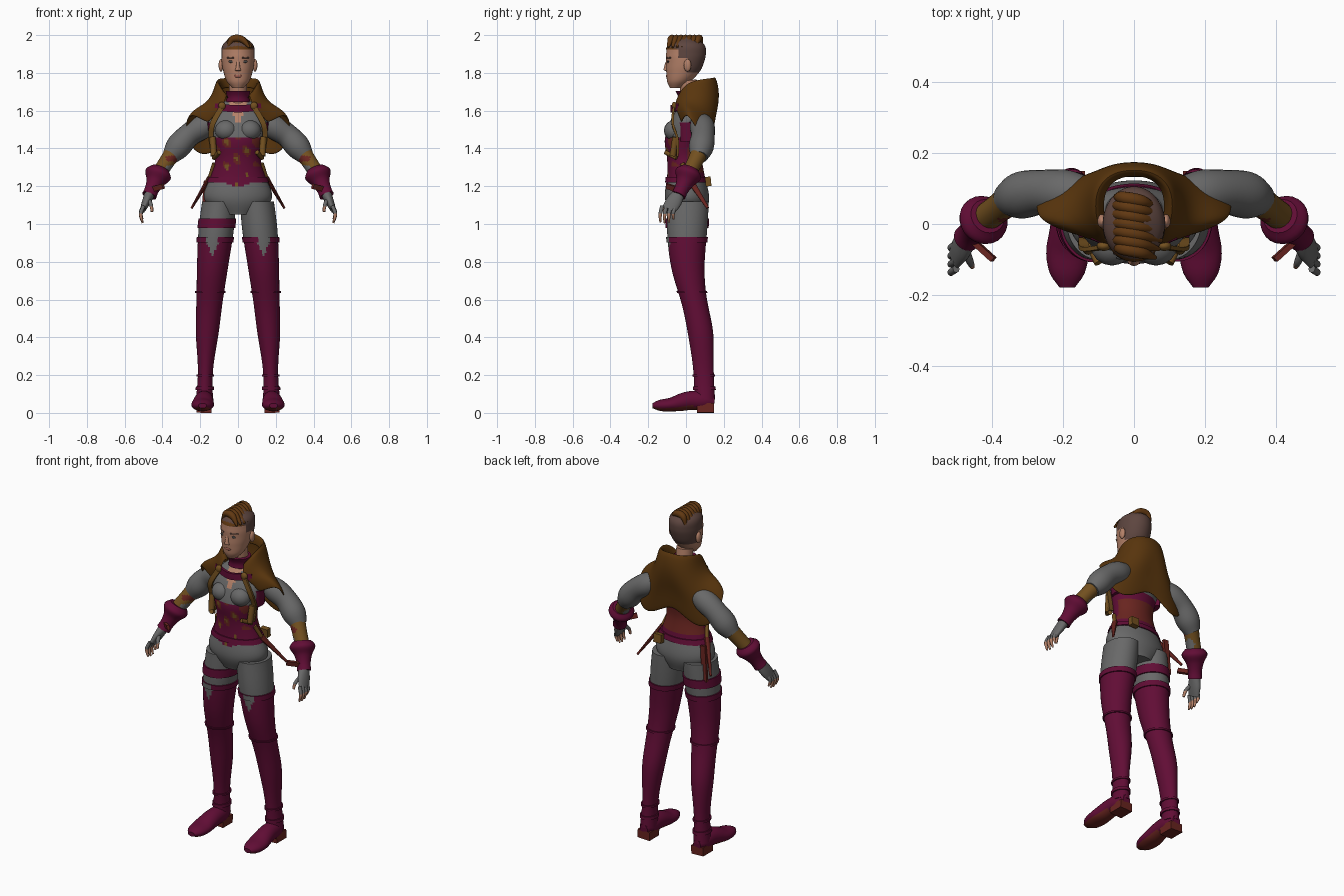
import bpy, math
from mathutils import Vector

if "Cube" in bpy.data.objects:
    bpy.data.objects.remove(bpy.data.objects["Cube"], do_unlink=True)


def colour(name, red, green, blue):
    material = bpy.data.materials.new(name)
    material.use_nodes = True
    material.diffuse_color = (red, green, blue, 1)
    shader = next(node for node in material.node_tree.nodes if node.type == "BSDF_PRINCIPLED")
    shader.inputs["Base Color"].default_value = (red, green, blue, 1)
    return material


skin = colour("skin", .46, .22, .14)
stubble = colour("shaved_hair", .11, .06, .05)
hair_brown = colour("hair_brown", .12, .04, .006)
grey = colour("grey_cloth", .14, .14, .14)
wine = colour("wine_leather", .12, .004, .036)
cape_brown = colour("cape_brown", .1, .036, .004)
tan = colour("tan_leather", .17, .08, .014)
rust = colour("rust_leather", .14, .018, .014)
eye_dark = colour("eye_dark", .06, .06, .06)
lip_red = colour("lip_red", .33, .11, .08)

SIDES = (("left_", 1), ("right_", -1))


def build(name, verts, faces, materials, side=1, rule=None):
    """Make a smooth object, mirrored when side is negative, painted by a rule."""
    mesh = bpy.data.meshes.new(name)
    if side < 0:
        faces = [face[::-1] for face in faces]
    mesh.from_pydata([(x * side, y, z) for x, y, z in verts], [], faces)
    for material in materials if isinstance(materials, tuple) else (materials,):
        mesh.materials.append(material)
    if rule:
        for face in mesh.polygons:
            centre = face.center.copy()
            centre.x *= side
            face.material_index = int(rule(centre, face.normal))
    mesh.shade_smooth()
    mesh.set_sharp_from_angle(angle=math.radians(45))
    obj = bpy.data.objects.new(name, mesh)
    bpy.context.scene.collection.objects.link(obj)
    return obj


def sample(points, count):
    """Evenly spaced vectors on a smooth curve through the points."""
    last, result = len(points) - 1, []
    for step in range(count):
        place = last * step / (count - 1)
        i = min(int(place), last - 1)
        before, start, end, after = (Vector(points[max(0, min(last, i + k))]) for k in (-1, 0, 1, 2))
        hull = [start, start + (end - before) / 6, end - (after - start) / 6, end]
        while len(hull) > 1:
            hull = [a.lerp(b, place - i) for a, b in zip(hull, hull[1:])]
        result.append(hull[0])
    return result


def tube(name, body, materials, side=1, segments=24, rows=20, flat=False, rule=None):
    """Loft ellipses along a path; body is path, widths, depths. Flat keeps them level."""
    path, widths, depths = body
    centres, sizes = sample(path, rows), sample(list(zip(widths, depths)), rows)
    span = (centres[-1] - centres[0]).normalized()
    reference = Vector((0, 0, 1)) if abs(span.y) > .85 else Vector((0, 1, 0))
    grow, turn = (math.sqrt(2), math.pi / 4) if segments == 4 else (1, 0)
    verts = []
    for i, centre in enumerate(centres):
        ahead = (centres[min(i + 1, rows - 1)] - centres[max(i - 1, 0)]).normalized()
        across = ahead.cross(reference).normalized()
        up = ahead.cross(across)
        if flat:
            across, up = Vector((1, 0, 0)), Vector((0, math.copysign(1, span.z), 0))
        for k in range(segments):
            angle = math.tau * k / segments + turn
            verts.append(centre + (across * math.cos(angle) * sizes[i].x + up * math.sin(angle) * sizes[i].y) * grow)
    faces = [(i + k, i + (k + 1) % segments, i + segments + (k + 1) % segments, i + segments + k)
             for i in range(0, len(verts) - segments, segments) for k in range(segments)]
    faces += [tuple(range(segments))[::-1], tuple(range(len(verts) - segments, len(verts)))]
    return build(name, verts, faces, materials, side, rule)


def rod(name, start, end, material, side=1, radius=.012, depth=None, segments=12):
    tube(name, ((start, end), [radius], [depth or radius]), material, side, segments, rows=2)


def band(name, body, low, high, materials, side=1, rule=None):
    """A raised ring around a level body between two heights."""
    path, widths, depths = body
    rows = [row for row in zip(sample(path, 200), sample(list(zip(widths, depths)), 200)) if low < row[0].z < high]
    ends = (rows[0], rows[-1])
    ring = ([p for p, size in ends], [size.x + .007 for p, size in ends], [size.y + .007 for p, size in ends])
    tube(name, ring, materials, side, 48, 3, True, rule)


def ball(name, place, size, material, side=1):
    bpy.ops.mesh.primitive_uv_sphere_add(segments=16, ring_count=10, location=(place[0] * side, *place[1:]))
    obj = bpy.context.object
    obj.name, obj.scale = name, size
    obj.data.materials.append(material)
    obj.data.shade_smooth()


# Head with shaved back and sides


def paint_head(c, normal):
    return (c.y > .01 and c.z > 1.8) or c.z > 1.925 or (c.z > 1.88 and c.y > -.045)


tube("head", ([(0, -.055, 1.72), (0, -.015, 1.81), (0, 0, 1.9), (0, 0, 1.99)],
              [.03, .062, .078, .086, .088, .08, .03], [.03, .065, .09, .1, .105, .095, .03]),
     (skin, stubble), segments=48, rows=40, flat=True, rule=paint_head)
rod("neck", (0, .03, 1.6), (0, .01, 1.76), skin, radius=.047, segments=24)
tube("nose", ([(0, -.098, 1.87), (0, -.107, 1.82), (0, -.1, 1.81)], [.008, .01, .017, .01], [.005, .01, .011, .005]),
     skin, segments=12, flat=True)
ball("lips", (0, -.1, 1.783), (.022, .006, .008), lip_red)
for word, side in SIDES:
    ball(word + "eye", (.036, -.095, 1.86), (.015, .005, .007), eye_dark, side)
    rod(word + "brow", (.02, -.103, 1.88), (.058, -.08, 1.88), stubble, side, .004)
    ball(word + "ear", (.09, .008, 1.84), (.013, .02, .033), skin, side)

# Swept hair on top
tube("hair_base", ([(0, -.007, 1.925), (0, 0, 1.99)], [.085, .077, .055, .02], [.1, .093, .07, .03]),
     hair_brown, flat=True)
for i in range(7):
    y = i * .024 - .08
    reach = .05 + .02 * math.sin(i * math.pi / 6)
    tube("hair_lock_%d" % (i + 1), ([(-reach, y + .012, 1.935), (-.03, y + .01, 1.978), (.02, y, 1.978),
                                     (reach + .01, y - .015, 1.935)], [.008, .018, .018, .006], [.01, .018, .018, .006]),
         hair_brown, segments=10)

# Torso with open neckline, and a corset with a pointed front and worn patches
torso = ([(0, .01, 1.05), (0, 0, 1.25), (0, -.01, 1.45), (0, .04, 1.65)],
         [.1, .18, .145, .12, .135, .155, .08], [.09, .117, .1, .092, .102, .09, .055])


def paint_torso(c, normal):
    if c.y < .02 and c.z > 1.52 and abs(c.x) < (c.z - 1.52) * .4:
        return 4
    point = max(0, .05 - abs(c.x) * .4) if c.y < 0 else 0
    if not 1.24 - point < c.z < 1.46:
        return 0
    if c.y > .01:
        return 2 if 1.27 < c.z < 1.41 else 1
    patch = math.sin(60 * c.x + 2) * math.sin(48 * c.z + 20 * c.x)
    if patch > .8 and abs(c.x) < .07:
        return 3
    return 2 if patch > .3 and c.z > 1.3 else 1


tube("torso", torso, (grey, wine, rust, tan, skin), segments=64, rows=60, flat=True, rule=paint_torso)
band("hip_belt", torso, 1.22, 1.25, wine)
for word, side in SIDES:
    ball(word + "bust", (.062, -.06, 1.495), (.06, .057, .055), grey, side)

# Collar and chest strap
tube("neck_collar", ([(0, .025, 1.645), (0, .01, 1.705)], [.066, .06, .066], [.068, .06, .066]), wine, flat=True)
tube("chest_strap", ([(-.12, -.035, 1.62), (0, -.075, 1.61), (.12, -.035, 1.62)], [.019], [.008]), wine, segments=4)

# Hooded cape: rows of half width, depth, back height and front height
CAPE = [(.08, .08, 1.72, 1.66), (.11, .1, 1.81, 1.69), (.13, .13, 1.71, 1.63),
        (.17, .12, 1.62, 1.6), (.24, .1, 1.55, 1.57), (.28, .09, 1.45, 1.53)]
COLUMNS = 25
verts, faces = [], []
for i, (width, depth, back, front) in enumerate(CAPE):
    for j in range(COLUMNS):
        turn = 2 * j / (COLUMNS - 1) - 1
        angle, away = math.radians(150) * turn, abs(turn)
        x, y = (math.copysign(abs(f) ** .85, f) for f in (math.sin(angle), math.cos(angle)))
        lobe = .09 * (i / 5) ** 2 * math.sin(math.tau * away)
        verts.append((width * x, .05 + depth * y, back + (front - back) * away ** 3 - lobe))
        if i and j:
            corner = len(verts) - 1
            faces.append((corner - COLUMNS - 1, corner - COLUMNS, corner, corner - 1))
cape = build("hooded_cape", verts, faces, cape_brown)
cape.modifiers.new("thickness", "SOLIDIFY").thickness = .01
smooth = cape.modifiers.new("smooth", "SUBSURF")
smooth.levels = smooth.render_levels = 2

leg = ([(.1, .01, 1.12), (.135, .01, .77), (.163, .077, .42), (.178, .1, .07)],
       [.09, .093, .082, .07, .06, .04, .045], [.11, .106, .088, .07, .067, .054, .054])


def paint_leg(c, normal):
    notch = c.y < -.05 and c.z > .835 and abs(c.x - .135) < (c.z - .825) * .4
    return not (c.z > .92 or notch)


def paint_bracer(c, normal):
    if c.x < .38 and c.y < .07:
        return 1 if 1.33 < c.z < 1.36 else 2 * (c.z < 1.31)
    return 0


for word, side in SIDES:
    # Arm: puffed sleeve, bracer and flared glove cuff
    sleeve = [.055, .066, .062, .066, .045]
    tube(word + "sleeve", ([(.14, .08, 1.54), (.26, .09, 1.47), (.36, .07, 1.355)], sleeve, sleeve), grey, side)
    bracer = [.046, .041, .04]
    tube(word + "bracer", ([(.34, .075, 1.385), (.42, .015, 1.265)], bracer, bracer), (tan, rust, grey), side,
         rule=paint_bracer)
    cuff = [.05, .071, .05, .038, .039]
    tube(word + "glove_cuff", ([(.412, .022, 1.29), (.438, -.004, 1.225), (.47, -.04, 1.15)], cuff, cuff), wine, side)
    rod(word + "glove_strap", (.395, -.1, 1.2), (.45, -.05, 1.185), rust, side, .014, .008, 4)

    # Hand in a fingerless glove
    tube(word + "palm", ([(.465, -.035, 1.165), (.504, -.092, 1.075)], [.028, .023, .014], [.03, .042, .037]), grey, side)
    for i, (finger, length) in enumerate((("index", .085), ("middle", .09), ("ring", .087), ("little", .07))):
        knuckle = Vector((.5, i * .023 - .126, 1.095))
        tube(word + finger + "_finger", ([knuckle, knuckle + Vector((.015, -.01, -length / 2)),
                                          knuckle + Vector((.005, -.01, -length))], [.01, .01, .005], [.011, .01, .005]),
             (grey, skin), side, 10, rule=lambda c, normal: c.z < 1.055)
    tube(word + "thumb", ([(.475, -.075, 1.13), (.46, -.108, 1.1), (.455, -.12, 1.065)], [.013, .007], [.014, .007]),
         (grey, skin), side, 10, rule=lambda c, normal: c.z < 1.095)

    # Leg in a tall boot with a notched, rimmed top and straps
    tube(word + "leg", leg, (grey, wine), side, 48, 80, True, paint_leg)
    band(word + "boot_rim", leg, .9, .935, (wine, grey), side,
         lambda c, normal: c.y < -.05 and abs(c.x - .135) < .03)
    for place, height in (("knee", .64), ("shin", .2), ("ankle", .13)):
        band(word + place + "_strap", leg, height - .01, height + .01, wine, side)
    tube(word + "foot", ([(.178, .15, .06), (.18, .03, .066), (.187, -.08, .044), (.188, -.178, .038)],
                         [.025, .045, .05, .055, .06, .05, .022], [.03, .05, .05, .046, .036, .03, .013]),
         (wine, rust), side, rule=lambda c, normal: normal.z < -.6)
    rod(word + "heel", (.18, .103, 0), (.178, .103, .05), rust, side, .04, .046, 4)

    # Harness straps, holsters and hip daggers
    tube(word + "harness_strap", ([(.085, -.065, 1.62), (.135, -.07, 1.53), (.142, -.045, 1.45), (.128, -.045, 1.36)],
                                  [.014], [.006]), tan, side, 4)
    ball(word + "clasp", (.085, -.062, 1.625), (.02, .014, .022), tan, side)
    rod(word + "chest_holster", (.135, -.055, 1.46), (.128, -.07, 1.36), tan, side, .017)
    rod(word + "belt_hilt", (.1, -.11, 1.38), (.128, -.05, 1.35), tan, side)
    rod(word + "side_panel", (.14, .01, 1.54), (.13, .015, 1.44), wine, side, .022, .045)
    rod(word + "dagger_hilt", (.125, -.02, 1.32), (.15, .015, 1.24), tan, side)
    tube(word + "dagger_sheath", ([(.148, .01, 1.25), (.245, .115, 1.085)], [.013, .006], [.02, .008]), rust, side, 10)

# Thigh band and hanging strap on one leg, pouch behind the belt
band("thigh_band", leg, .975, 1.035, wine, -1)
rod("hanging_strap", (.165, .07, 1.23), (.18, .075, 1.02), rust, -1, .016, .008, 4)
rod("back_pouch", (.1, .115, 1.25), (.1, .12, 1.2), tan, 1, .025, .015, 4)
